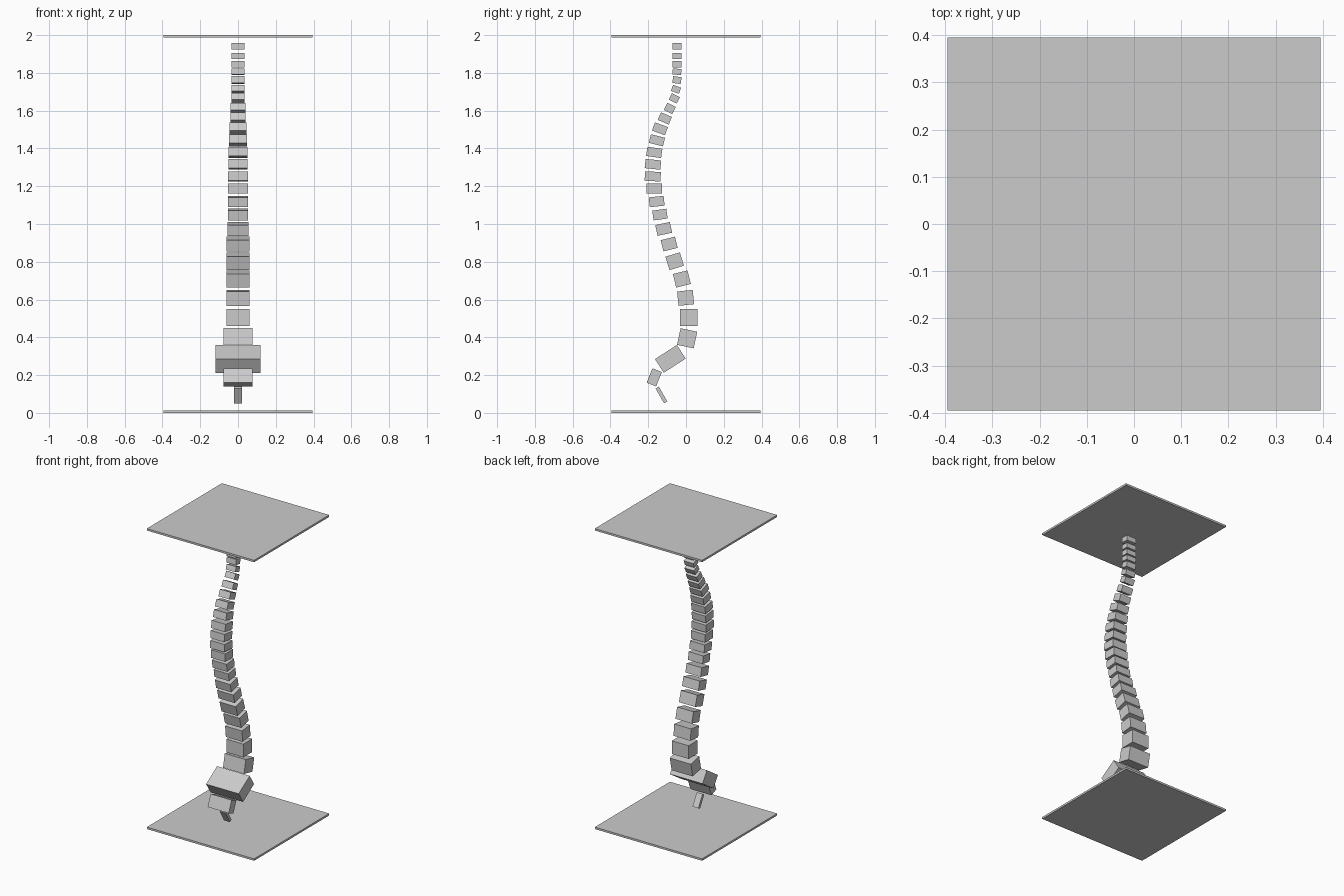
import bpy
from math import radians


def block(name, y, z, width, depth, height, tilt=0):
    """Box centred on x = 0, tilted about the x axis."""
    bpy.ops.mesh.primitive_cube_add(size=1, location=(0, y, z),
                                    rotation=(radians(tilt), 0, 0))
    ob = bpy.context.object
    ob.name = name
    ob.scale = (width, depth, height)
    return ob


# Floor and ceiling plates
block("bottom_plate", 0, 0.0065, 0.79, 0.79, 0.013)
block("top_plate", 0, 1.9935, 0.79, 0.79, 0.013)

# Each vertebra: y, z, width, depth, height, tilt (top to bottom)
cervical = [
    (-.048, 1.940, .070, .047, .034, 0),
    (-.048, 1.889, .070, .047, .032, 0),
    (-.048, 1.846, .070, .046, .034, 0),
    (-.048, 1.806, .070, .046, .032, -4),
    (-.048, 1.762, .070, .045, .036, -8),
    (-.053, 1.713, .070, .045, .034, -20),
    (-.062, 1.665, .070, .047, .038, -28),
]
thoracic = [
    (-.086, 1.612, .080, .050, .042, -26),
    (-.112, 1.559, .080, .063, .044, -23),
    (-.138, 1.504, .088, .073, .046, -20),
    (-.154, 1.443, .094, .077, .047, -14),
    (-.168, 1.379, .102, .080, .049, -8),
    (-.175, 1.316, .102, .083, .049, -6),
    (-.176, 1.252, .105, .084, .050, -3),
    (-.168, 1.188, .105, .084, .053, 0),
    (-.155, 1.119, .108, .079, .052, 6),
    (-.138, 1.050, .108, .075, .052, 8),
    (-.118, .974, .112, .079, .058, 12),
    (-.089, .894, .120, .078, .061, 14),
]
lumbar = [
    (-.060, .803, .120, .080, .074, 17),
    (-.022, .709, .120, .080, .074, 14),
    (-.002, .609, .124, .083, .076, 6),
    (.014, .505, .124, .093, .088, 0),
    (.006, .395, .155, .090, .090, -12),
]
for region, rows in (("cervical", cervical), ("thoracic", thoracic), ("lumbar", lumbar)):
    for i, row in enumerate(rows, 1):
        block(f"{region}_vertebra_{i}", *row)

# Sacrum and tailbone
block("sacrum_upper", -.083, .286, .240, .138, .086, 33)
block("sacrum_lower", -.168, .188, .155, .054, .082, -22)
block("tailbone", -.130, .095, .043, .020, .090, 30)
